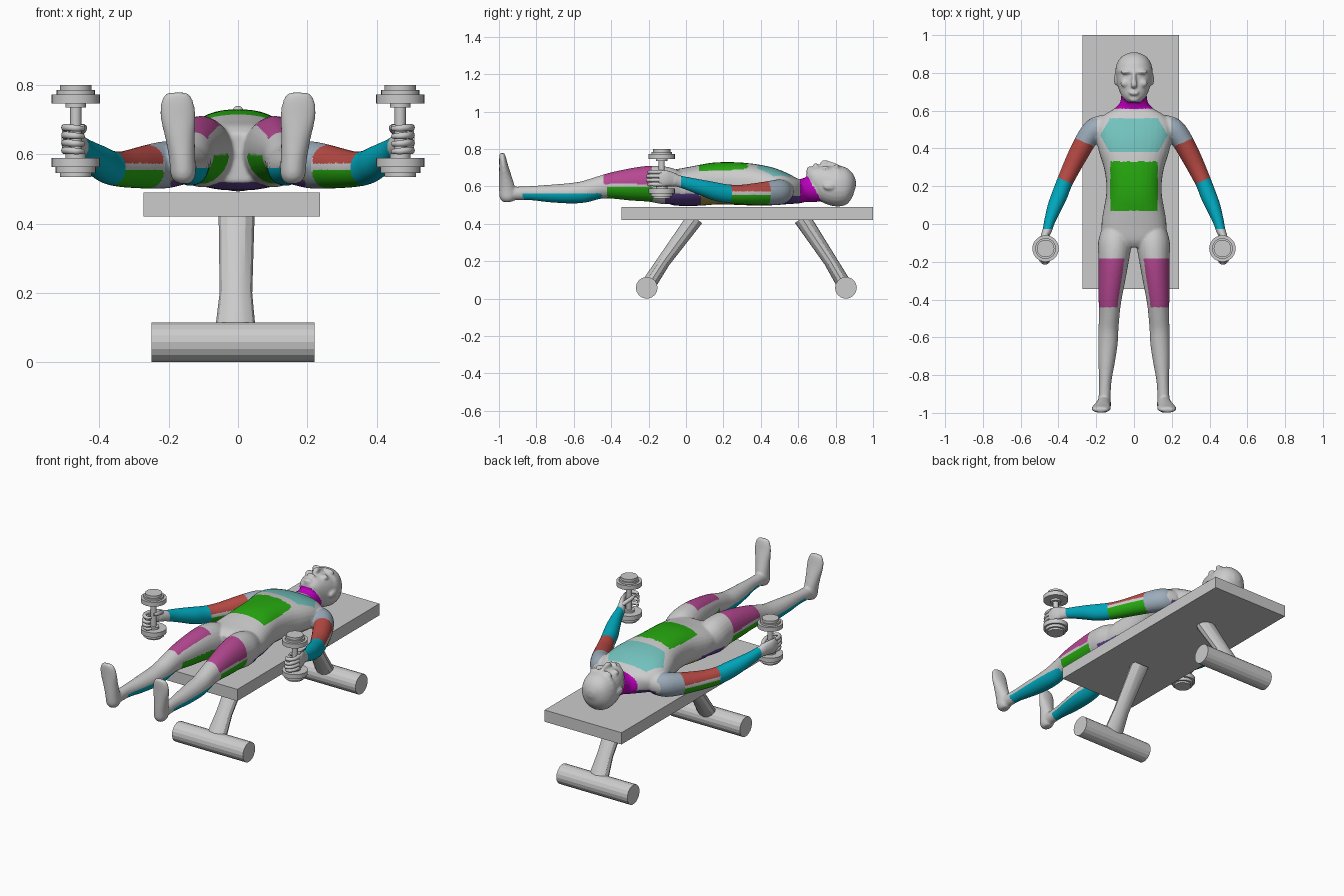
import bpy, bmesh, math
from mathutils import Vector, Matrix

if "Cube" in bpy.data.objects:
    bpy.data.objects.remove(bpy.data.objects["Cube"])

# ---- colours -------------------------------------------------------------
COLOURS = [("grey", (.60, .60, .60)), ("cyan", (.0, .40, .52)), ("teal", (.17, .54, .51)),
           ("pink", (.47, .065, .29)), ("magenta", (.50, .0, .50)), ("green", (.02, .40, .005)),
           ("red", (.49, .07, .06)), ("blue_grey", (.33, .41, .49)), ("purple", (.11, .05, .27)),
           ("olive", (.42, .32, .06))]
MATS = []
for name, rgb in COLOURS:
    m = bpy.data.materials.new(name)
    m.diffuse_color = (*rgb, 1)
    m.use_nodes = True
    m.node_tree.nodes["Principled BSDF"].inputs["Base Color"].default_value = m.diffuse_color
    MATS.append(m)
GREY, CYAN, TEAL, PINK, MAGENTA, GREEN, RED, BLUE, PURPLE, OLIVE = range(10)


# ---- helpers -------------------------------------------------------------
def refine(secs, steps):
    """Catmull-Rom interpolation of section tuples."""
    if steps == 1:
        return [Vector(s) for s in secs]
    p = [Vector(s) for s in secs]
    out = []
    for i in range(len(p) - 1):
        a, b, c, d = p[max(i - 1, 0)], p[i], p[i + 1], p[min(i + 2, len(p) - 1)]
        for k in range(steps):
            t = k / steps
            out.append(.5 * (2 * b + (c - a) * t + (2 * a - 5 * b + 4 * c - d) * t * t
                             + (3 * b - a - 3 * c + d) * t ** 3))
    return out + [p[-1]]


def loft(bm, secs, ref=(0, 0, 1), sides=24, steps=4, power=2.0, sx=1):
    """Closed tube through (x, y, z, half_width, half_height) sections."""
    secs = refine(secs, steps)
    pts = [Vector((s[0] * sx, s[1], s[2])) for s in secs]
    rings = []
    for i, s in enumerate(secs):
        t = (pts[min(i + 1, len(pts) - 1)] - pts[max(i - 1, 0)]).normalized()
        side = t.cross(Vector(ref)).normalized()
        up = side.cross(t)
        ring = []
        for k in range(sides):
            a = 2 * math.pi * k / sides
            c, d = math.cos(a), math.sin(a)
            u = math.copysign(abs(c) ** (2 / power), c) * s[3]
            v = math.copysign(abs(d) ** (2 / power), d) * s[4]
            ring.append(bm.verts.new(pts[i] + side * u + up * v))
        rings.append(ring)
    faces = [bm.faces.new(rings[0]), bm.faces.new(rings[-1][::-1])]
    for r, q in zip(rings, rings[1:]):
        for k in range(sides):
            j = (k + 1) % sides
            faces.append(bm.faces.new((r[k], q[k], q[j], r[j])))
    bmesh.ops.recalc_face_normals(bm, faces=faces)


def spans(rows):
    """(y, half_width, z_bottom, z_top) rows to loft sections."""
    return [(0, y, (b + t) / 2, w, (t - b) / 2) for y, w, b, t in rows]


def ball(bm, centre, radii):
    bmesh.ops.create_uvsphere(bm, u_segments=16, v_segments=10, radius=1,
                              matrix=Matrix.Translation(centre) @ Matrix.Diagonal((*radii, 1)))


def finish(bm, name, smooth=None):
    me = bpy.data.meshes.new(name)
    bm.to_mesh(me)
    bm.free()
    me.materials.append(MATS[GREY])
    ob = bpy.data.objects.new(name, me)
    bpy.context.collection.objects.link(ob)
    if smooth:
        bpy.ops.object.select_all(action='DESELECT')
        ob.select_set(True)
        bpy.context.view_layer.objects.active = ob
        bpy.ops.object.shade_smooth_by_angle(angle=math.radians(smooth))
    return ob


# ---- bench ---------------------------------------------------------------
bm = bmesh.new()
bmesh.ops.create_cube(bm, size=1, matrix=Matrix.Translation((-.018, .3275, .455))
                      @ Matrix.Diagonal((.51, 1.345, .07, 1)))
finish(bm, "bench_board")
for label, y, top in (("front", -.21, .05), ("rear", .855, .62)):
    bm = bmesh.new()
    loft(bm, [(-.25, y, .058, .058, .058), (.22, y, .058, .058, .058)], sides=18, steps=1)
    finish(bm, label + "_foot_bar")
    bm = bmesh.new()
    mid = y + (top - y) * .35
    loft(bm, [(-.008, y, .06, .062, .04), (-.006, mid, .20, .047, .036),
              (-.004, top, .43, .052, .045)], ref=(0, 1, 0), sides=12, steps=1)
    finish(bm, label + "_strut", 25)

# ---- body: overlapping lofts fused into one skin ------------------------------
bm = bmesh.new()
loft(bm, spans([(-.12, .10, .52, .66), (-.08, .165, .50, .685), (0, .172, .495, .70),
                (.08, .160, .497, .715), (.15, .148, .503, .727), (.22, .147, .503, .73),
                (.30, .160, .50, .727), (.38, .185, .497, .717), (.45, .20, .497, .702),
                (.52, .20, .50, .675), (.57, .165, .505, .65), (.61, .105, .51, .635),
                (.64, .07, .525, .63)]), power=2.4, sides=32)
# neck and head
loft(bm, spans([(.58, .10, .515, .63), (.62, .085, .515, .64), (.66, .07, .515, .65),
                (.74, .065, .52, .65)]))
loft(bm, spans([(.645, .035, .63, .678), (.67, .06, .60, .706), (.70, .075, .57, .716),
                (.74, .088, .53, .720), (.78, .096, .50, .714), (.82, .098, .493, .716),
                (.86, .086, .515, .705), (.89, .06, .55, .675), (.908, .02, .595, .63)]), power=2.2)
# nose, brow and lips
loft(bm, [(0, .80, .712, .011, .012), (0, .76, .722, .012, .014),
          (0, .735, .728, .018, .014), (0, .725, .715, .014, .01)], steps=2)
ball(bm, (0, .693, .713), (.028, .012, .012))
ball(bm, (0, .662, .69), (.028, .018, .018))
for s in (1, -1):
    ball(bm, (s * .038, .805, .702), (.034, .013, .019))
    ball(bm, (s * .045, .745, .695), (.028, .022, .016))
    ball(bm, (s * .097, .765, .60), (.010, .032, .02))
    # leg
    loft(bm, [(.10, -.02, .59, .07, .08), (.102, -.10, .603, .088, .10), (.108, -.19, .614, .081, .097),
              (.118, -.30, .61, .071, .086), (.127, -.40, .604, .061, .07), (.130, -.47, .592, .055, .06),
              (.135, -.55, .57, .053, .058), (.138, -.63, .563, .052, .054), (.145, -.73, .562, .044, .047),
              (.152, -.83, .564, .033, .038), (.155, -.90, .563, .032, .036),
              (.157, -.96, .56, .032, .036)], sx=s)
    # foot with toes up
    loft(bm, [(.158, -.950, .517, .022, .025), (.158, -.952, .54, .036, .043),
              (.161, -.957, .59, .038, .043), (.167, -.966, .65, .043, .034),
              (.173, -.975, .71, .051, .024), (.176, -.981, .755, .046, .018),
              (.177, -.984, .778, .03, .012)], ref=(0, 1, 0), sx=s)
    # arm
    loft(bm, [(.15, .52, .575, .06, .06), (.205, .50, .57, .063, .068), (.25, .45, .565, .057, .065),
              (.295, .37, .56, .053, .058), (.335, .29, .557, .048, .052), (.37, .215, .562, .043, .05),
              (.395, .15, .575, .043, .049), (.42, .09, .592, .039, .043), (.445, .02, .612, .030, .036),
              (.46, -.035, .627, .025, .032), (.478, -.075, .637, .021, .036)], sx=s)
skin = finish(bm, "body")
mod = skin.modifiers.new("fuse", 'REMESH')
mod.mode, mod.voxel_size = 'VOXEL', .006
mod = skin.modifiers.new("soften", 'SMOOTH')
mod.factor, mod.iterations = .5, 8
me = bpy.data.meshes.new_from_object(skin.evaluated_get(bpy.context.evaluated_depsgraph_get()))
skin.modifiers.clear()
skin.data = me
me.materials.clear()
for m in MATS:
    me.materials.append(m)


# ---- muscle colours by place ---------------------------------------------
def muscle(c, n):
    x, y, z = abs(c.x), c.y, c.z
    inward = n.x * math.copysign(1, c.x) < -.75
    if y > .61:                                       # neck
        return MAGENTA if y < .645 + (.665 - z) * .55 else GREY
    s = y - .45 * (x - .3)                            # place along the arm
    if x > .195 and y > -.2:                          # arms
        if s < .2:
            return CYAN if y > -.025 else GREY
        if s > .45:
            return BLUE if y < .56 else GREY
        if x > .215:
            return RED if z > .575 else GREEN if z < .557 else GREY
    if y > .07:                                       # torso
        if n.z > .2 and .38 < y < .56 and x < .18 - .6 * abs(y - .47):
            return TEAL
        if y < .33 and x < .126 and z > .65:
            return GREEN
        if z < .55:
            return PURPLE if y > .45 or y < .08 else OLIVE
        return GREY
    if y > -.11:                                      # seat
        return PURPLE if z < .562 else GREY
    if -.44 < y < -.185 and z > .612 and not inward:  # thighs
        return PINK
    if -.42 < y < -.18 and z < .60:
        return GREEN
    if -.87 < y < -.45 and z < .563:                  # calves
        return CYAN
    return GREY


for p in me.polygons:
    p.material_index = muscle(p.center, p.normal)
me.shade_smooth()

# ---- hands and dumbbells -------------------------------------------------
LOWER = [(0, .535), (.046, .535), (.046, .546), (.058, .546), (.058, .563), (.07, .563),
         (.07, .59), (.03, .59), (.03, .602), (.016, .602)]
UPPER = [(.016, .735), (.03, .735), (.03, .747), (.07, .747), (.07, .773), (.055, .773),
         (.055, .785), (.046, .785), (.046, .80), (0, .80)]
for label, s in (("right", 1), ("left", -1)):
    bm = bmesh.new()
    verts = [bm.verts.new((r, 0, z)) for r, z in LOWER + UPPER]
    edges = [bm.edges.new(e) for e in zip(verts, verts[1:])]
    bmesh.ops.spin(bm, geom=verts + edges, cent=(0, 0, 0), axis=(0, 0, 1),
                   angle=2 * math.pi, steps=28)
    bmesh.ops.remove_doubles(bm, verts=bm.verts, dist=1e-4)
    bmesh.ops.recalc_face_normals(bm, faces=bm.faces)
    bmesh.ops.translate(bm, verts=bm.verts, vec=(s * .468, -.13, 0))
    finish(bm, label + "_dumbbell", 30)

    bm = bmesh.new()
    # palm, four fingers round the handle, thumb on the inside
    loft(bm, [(.462, -.04, .628, .022, .030), (.478, -.075, .638, .019, .038),
              (.494, -.11, .643, .015, .043), (.497, -.145, .643, .012, .042)], sx=s, sides=16)
    for k in range(4):
        z = .611 + .022 * k
        reach = .008 if k in (1, 2) else 0
        loft(bm, [(.496, -.13, z, .011, .011), (.499, -.16, z, .011, .011),
                  (.488, -.188 - reach, z, .0105, .0105), (.465, -.197 - reach, z - .002, .0095, .0095),
                  (.447, -.180 - reach, z - .003, .007, .007)], sx=s, sides=10)
    loft(bm, [(.465, -.06, .655, .012, .012), (.452, -.09, .668, .012, .012),
              (.446, -.125, .676, .011, .011), (.450, -.155, .680, .007, .007)], sx=s, sides=10)
    finish(bm, label + "_hand", 60)
